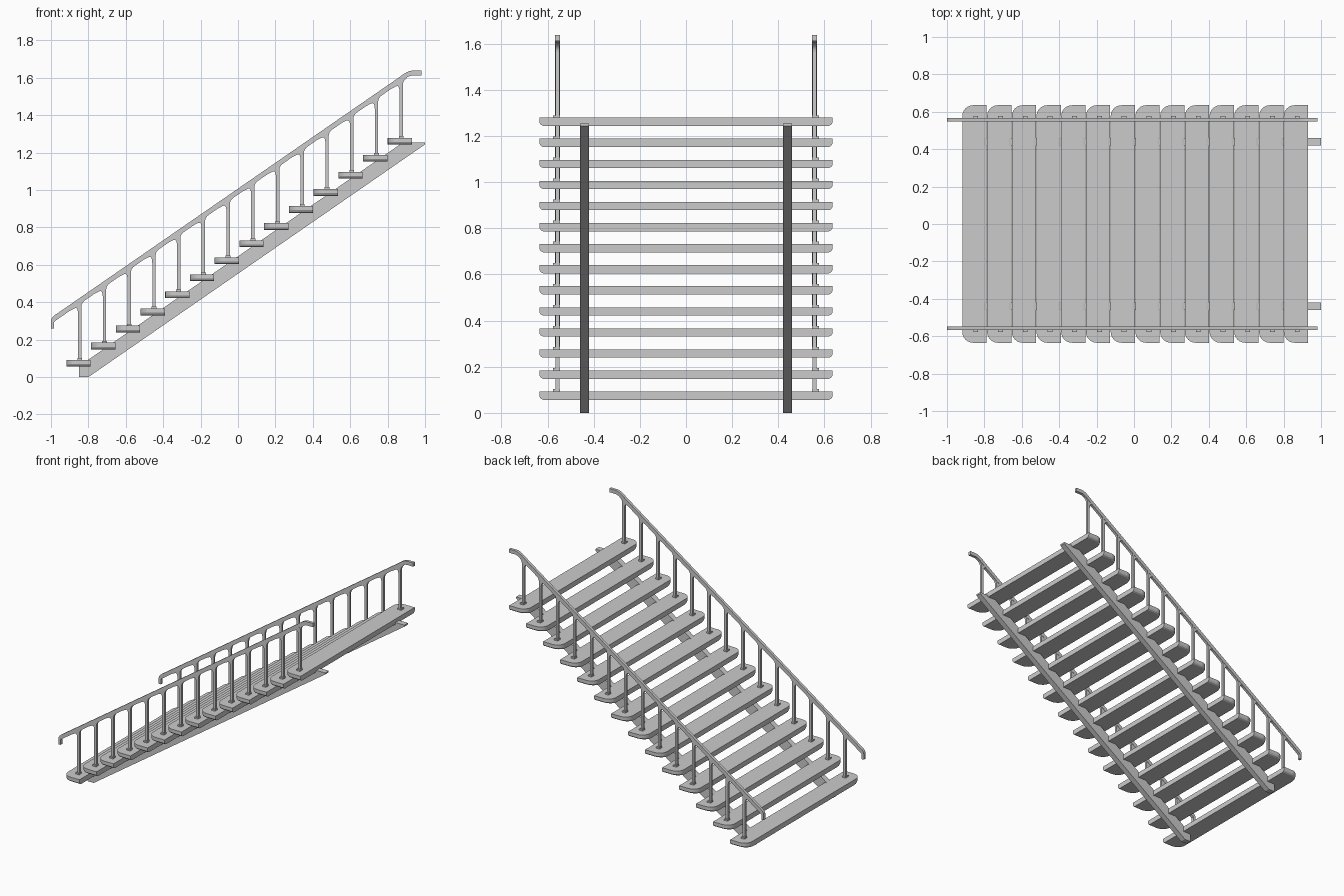
import bpy, bmesh, math

if "Cube" in bpy.data.objects:
    bpy.data.objects.remove(bpy.data.objects["Cube"])

N, DX, DZ = 14, 0.1322, 0.0913      # step count, run, rise
X0, Z0, TH = -0.853, 0.0565, 0.036  # first tread centre, underside, thickness
SLOPE = DZ / DX


def finish(bm, name):
    bmesh.ops.recalc_face_normals(bm, faces=bm.faces)
    me = bpy.data.meshes.new(name)
    bm.to_mesh(me)
    bm.free()
    ob = bpy.data.objects.new(name, me)
    bpy.context.collection.objects.link(ob)
    return ob


def loft(name, rings):
    """Skin a stack of equal-length closed rings and cap both ends."""
    bm = bmesh.new()
    vs = [[bm.verts.new(p) for p in r] for r in rings]
    n = len(vs[0])
    for a, b in zip(vs, vs[1:]):
        for i in range(n):
            j = (i + 1) % n
            bm.faces.new((a[i], a[j], b[j], b[i]))
    bm.faces.new(vs[0])
    bm.faces.new(vs[-1])
    return finish(bm, name)


def plate(name, pts, y0, y1):
    """Extrude an xz profile between two y values."""
    return loft(name, [[(x, y, z) for x, z in pts] for y in (y0, y1)])


def quad_curve(a, b, c, n=6):
    return [tuple((1-t)**2*a[k] + 2*t*(1-t)*b[k] + t*t*c[k] for k in (0, 1))
            for t in [i / n for i in range(n + 1)]]


def rail_top(x):
    return 0.424 + SLOPE * (x + 0.845)


# Tread outline: rounded front corners, square back corners
W, L, R = 0.065, 0.635, 0.058
arc = [(-W + R - R * math.cos(t), L - R + R * math.sin(t))
       for t in [i * math.pi / 12 for i in range(7)]]
half = arc + [(W, L)]
outline = half + [(x, -y) for x, y in reversed(half)]

for i in range(N):
    cx, cz = X0 + i * DX, Z0 + i * DZ
    # Ends of the tread are eased along the underside
    rings = []
    for h, inset in ((0, 0.016), (0.005, 0.006), (0.014, 0), (TH, 0)):
        rings.append([(cx + x, y * (1 - inset / L), cz + h) for x, y in outline])
    loft(f"tread_{i+1}", rings)

for side, s in (("left", 1), ("right", -1)):
    # Sloping stringer with level cuts at both ends
    top = lambda x: 0.183 + SLOPE * (x + 0.67)
    xe = -0.67 + (1.255 - 0.183) / SLOPE
    plate(f"stringer_{side}",
          [(-0.85, 0), (-0.80, 0), (1.0, 1.244), (1.0, 1.255), (xe, 1.255), (-0.85, top(-0.85))],
          s * 0.42, s * 0.46)

    # Handrail: turned down at the bottom, level at the top
    V = 0.032
    upper = quad_curve((-1.0, 0.30), (-1.0, rail_top(-1.0) + 0.004), (-0.965, rail_top(-0.965))) \
        + quad_curve((0.86, rail_top(0.86)), (0.905, 1.638), (0.93, 1.638)) + [(0.98, 1.638)]
    lower = [(0.98, 1.612)] \
        + quad_curve((0.93, 1.612), (0.905, 1.610), (0.868, rail_top(0.868) - V)) \
        + quad_curve((-0.962, rail_top(-0.962) - V), (-0.982, rail_top(-0.982) - V), (-0.983, 0.295))
    plate(f"handrail_{side}", [(-1.0, 0.26)] + upper + lower + [(-0.983, 0.26)],
          s * 0.547, s * 0.567)

    for i in range(N):
        # Baluster with a curved bracket flowing into the rail
        cx, zb = X0 + 0.007 + i * DX, Z0 + TH + i * DZ
        l, r = cx - 0.009, cx + 0.009
        under = lambda x: rail_top(x) - V
        fil = quad_curve((l, under(l) - 0.05), (l, under(l) - 0.006), (l - 0.022, under(l - 0.022) - 0.004)) \
            + [(l - 0.045, under(l - 0.045))]
        fil_r = quad_curve((r + 0.022, under(r + 0.022)), (r, under(r)), (r, under(r) - 0.02), 4)
        pts = [(r, zb - 0.004), (l, zb - 0.004)] + fil \
            + [(l - 0.045, under(l - 0.045) + 0.006), (r + 0.022, under(r + 0.022) + 0.006)] + fil_r
        plate(f"baluster_{side}_{i+1}", pts, s * 0.549, s * 0.565)
        # Foot block
        plate(f"baluster_foot_{side}_{i+1}",
              [(cx - 0.013, zb - 0.002), (cx + 0.013, zb - 0.002),
               (cx + 0.013, zb + 0.01), (cx - 0.013, zb + 0.01)], s * 0.547, s * 0.577)
